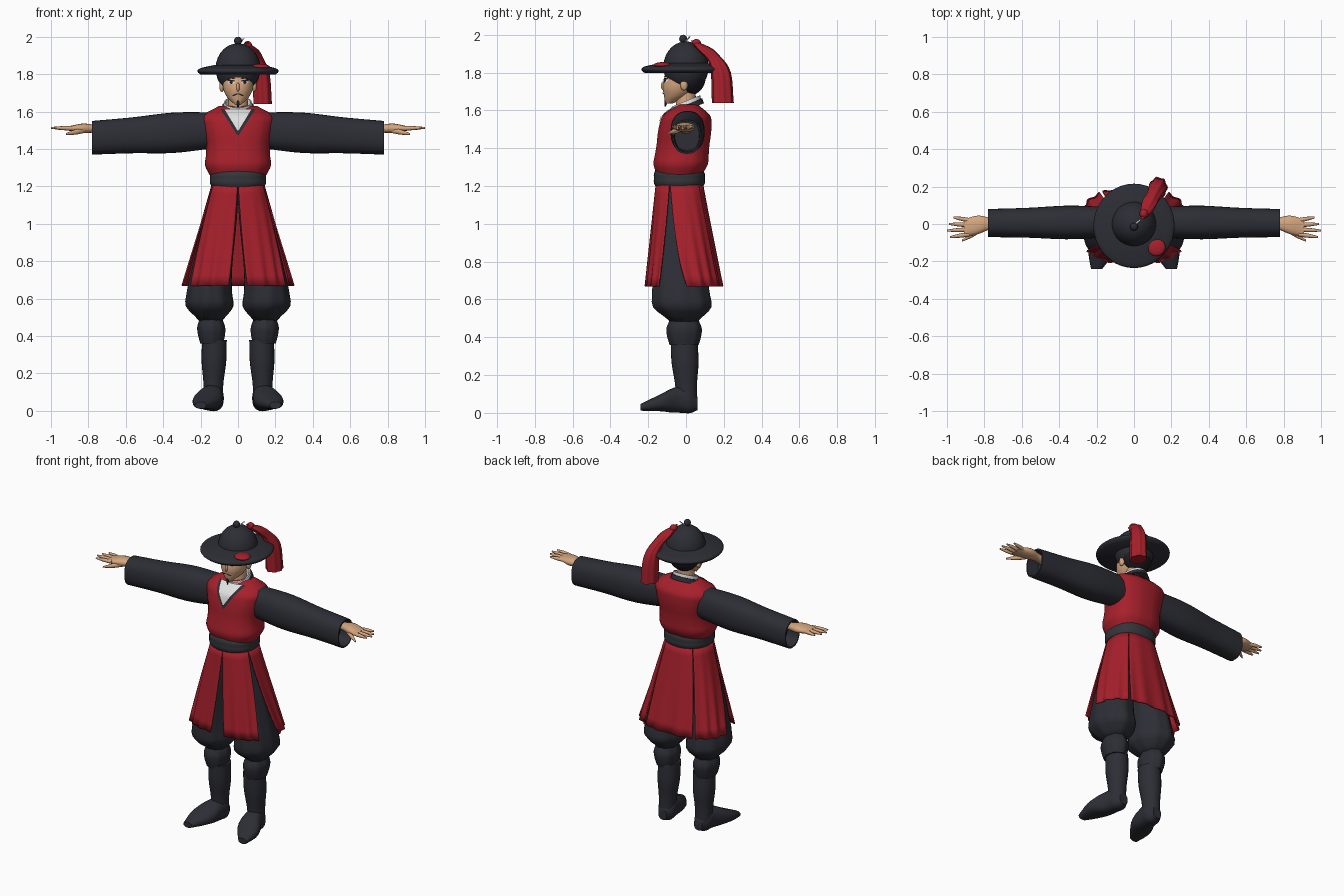
import bpy, bmesh, math
from math import sin, cos, pi, radians
from mathutils import Vector
from mathutils.bvhtree import BVHTree

if "Cube" in bpy.data.objects:
    bpy.data.objects.remove(bpy.data.objects["Cube"])


def material(name, red_part, green_part, blue_part):
    colour = (red_part, green_part, blue_part, 1)
    made = bpy.data.materials.new(name)
    made.use_nodes = True
    made.diffuse_color = colour
    made.node_tree.nodes["Principled BSDF"].inputs["Base Color"].default_value = colour
    return made


red = material("red cloth", .38, .014, .024)
dark = material("dark cloth", .026, .027, .036)
belt_grey = material("belt grey", .034, .036, .043)
skin = material("skin", .66, .38, .21)
white = material("white cloth", .75, .75, .75)
black = material("black hair", .012, .012, .017)


def finish(name, bm, mat):
    bmesh.ops.recalc_face_normals(bm, faces=bm.faces)
    mesh = bpy.data.meshes.new(name)
    bm.to_mesh(mesh)
    bm.free()
    mesh.materials.append(mat)
    mesh.shade_smooth()
    mesh.set_sharp_from_angle(angle=radians(50))
    ob = bpy.data.objects.new(name, mesh)
    bpy.context.collection.objects.link(ob)
    return ob


def sample(values, t):
    """Smooth curve through evenly spaced values, straight when there are two."""
    if len(values) == 1:
        return values[0]
    padded = [2 * values[0] - values[1], *values, 2 * values[-1] - values[-2]]
    i = min(int(t * (len(values) - 1)), len(values) - 2)
    f = t * (len(values) - 1) - i
    before, start, end, after = padded[i:i + 4]
    pull_start, pull_end = (end - before) / 2, (after - start) / 2
    ease = f * f * (3 - 2 * f)
    return start + (end - start) * ease + pull_start * f * (1 - f) ** 2 - pull_end * f * f * (1 - f)


def power(value, p):
    return math.copysign(abs(value) ** p, value)


def loft(name, mat, path, radii, axis="z", aspect=(1,), n=24, steps=14, p=1,
         folds=0, depth=0, side=1, hollow=0):
    """Skin oval rings along a path; radii and aspects are spread evenly over it."""
    path = [Vector(point) for point in path]
    rings = []
    for step in range(steps + 1):
        t = step / steps
        rings.append((sample(path, t), sample(radii, t), sample(aspect, t)))
    if hollow:
        centre, radius, ratio = rings[-1]
        inward = (path[0] - path[-1]).normalized() * hollow
        rings += [(centre, radius * .9, ratio), (centre + inward, radius * .85, ratio)]
    bm = bmesh.new()
    loops = []
    for centre, radius, ratio in rings:
        loop = []
        for i in range(n):
            t = 2 * pi * i / n
            wave = radius * (1 + depth * cos(folds * t))
            u, v = wave * power(cos(t), p), wave * ratio * power(sin(t), p)
            co = centre + Vector({"x": (0, u, v), "y": (u, 0, v), "z": (u, v, 0)}[axis])
            co.x *= side
            loop.append(bm.verts.new(co))
        loops.append(loop)
    for low, high in zip(loops, loops[1:]):
        for i in range(n):
            bm.faces.new((low[i - 1], low[i], high[i], high[i - 1]))
    bm.faces.new(loops[0])
    bm.faces.new(loops[-1])
    return finish(name, bm, mat)


def ball(name, mat, centre, size):
    bm = bmesh.new()
    bmesh.ops.create_uvsphere(bm, u_segments=28, v_segments=14, radius=1)
    bmesh.ops.scale(bm, vec=size, verts=bm.verts)
    bmesh.ops.translate(bm, vec=centre, verts=bm.verts)
    return finish(name, bm, mat)


def sheet(name, mat, place, columns, rows):
    bm = bmesh.new()
    verts = [[bm.verts.new(place(i / columns, j / rows)) for j in range(rows + 1)]
             for i in range(columns + 1)]
    for first, second in zip(verts, verts[1:]):
        for j in range(rows):
            bm.faces.new((first[j], second[j], second[j + 1], first[j + 1]))
    return finish(name, bm, mat)


def patch(name, mat, target, outline, lift):
    """Thin plate laid on the front of a target surface."""
    mesh = target.data
    tree = BVHTree.FromPolygons([v.co for v in mesh.vertices],
                                [face.vertices for face in mesh.polygons])

    def place(u, v):
        x, z = outline(u, v)
        hit = tree.ray_cast(Vector((x, -1, z)), Vector((0, 1, 0)))[0]
        return (x, (hit.y if hit else -.08) - lift, z)
    sheet(name, mat, place, 8, 8)


def oval(x, z, width, height, slope=0):
    def outline(u, v):
        across, up = 2 * u - 1, 2 * v - 1
        round_off = math.sqrt(max(.02, 1 - across * across))
        return (x + width * across, z + slope * width * across + height * up * round_off)
    return outline


def neckline(bottom, width):
    return lambda u, v: ((2 * u - 1) * width * (v + .05), bottom + (1.615 - bottom) * v)


# Vest, belt and layered collar
vest = loft("vest", red, [(0, -.035, 1.26), (0, .01, 1.63)], [.15, .175, .17, .17, .18, .19, .19, .1],
            aspect=[.8, .84, .75, .55], n=40, steps=21, p=.85, folds=14, depth=.008)
loft("belt", belt_grey, [(0, -.035, 1.195), (0, -.035, 1.285)], [.14, .15, .15, .15, .14],
     aspect=[.9], n=32, p=.85)
patch("collar_trim", dark, vest, neckline(1.475, .09), .005)
patch("collar_front", white, vest, neckline(1.5, .07), .009)
for name, mat, radius, top in (("neck_trim", dark, .095, 1.63), ("neck_collar", white, .085, 1.65)):
    collar = loft(name, mat, [(0, 0, 1.6), (0, 0, top)], [radius, radius - .01], hollow=.03)
    for v in collar.data.vertices:
        v.co.z += .4 * v.co.y


# Skirt panels hanging from the belt, split at front, sides and back
def skirt_panel(name, top, hem, side=1):
    def place(u, v):
        angle_top = top[0] + (top[1] - top[0]) * u
        angle_hem = hem[0] + (hem[1] - hem[0]) * u
        t = radians(angle_top + (angle_hem - angle_top) * v)
        wave = 1 + .025 * v * cos(u * pi * 6)
        x = (.14 + .155 * v) * wave * power(sin(t), .8)
        y = -.035 + .025 * v - (.125 + .08 * v) * wave * power(cos(t), .8)
        return (side * x, y, 1.215 - .545 * v)
    panel = sheet(name, red, place, 24, 10)
    panel.modifiers.new("cloth", "SOLIDIFY").thickness = .008


skirt_panel("skirt_back", (142, 218), (151, 209))
for side, label in ((1, "left_"), (-1, "right_")):
    skirt_panel(label + "skirt_front", (0, 70), (6, 54), side)
    skirt_panel(label + "skirt_side", (72, 141), (92, 147), side)

    # Baggy trousers, gathered cuffs and boots
    loft(label + "trouser", dark, [(.06, -.03, 1.2), (.145, -.03, .7), (.145, -.01, .48)],
         [.065, .09, .105, .12, .125, .06], aspect=[1.4, 1.15], n=40, folds=9, depth=.025, side=side)
    loft(label + "cuff", dark, [(.145, -.01, .49), (.14, -.01, .36)], [.06, .073, .07, .06],
         aspect=[1.25], n=36, folds=8, depth=.025, side=side)
    loft(label + "boot_shaft", dark, [(.126, -.01, .38), (.134, .005, .04)], [.066, .066, .054, .05],
         aspect=[1.08], side=side)
    loft(label + "boot_foot", dark, [(.13, .06, .05), (.14, -.04, .07), (.2, -.24, .03)],
         [.03, .055, .06, .075, .03], axis="y", aspect=[1.2, 1.2, 1.15, .6, .6], p=.85, side=side)

    # Wide sleeve with an open, recessed end
    loft(label + "sleeve", dark, [(.13, .01, 1.5), (.78, .005, 1.46)], [.08, .09, .08, .075],
         axis="x", aspect=[1.2], n=32, p=.85, side=side, hollow=.08)

    # Hand with spread fingers and thumb
    loft(label + "palm", skin, [(.69, 0, 1.5), (.8, 0, 1.51), (.91, -.02, 1.51)], [.03, .03, .05, .045],
         axis="x", aspect=[.8, .6, .25], n=16, p=.85, side=side)
    for finger, tip in (("index", .985), ("middle", 1), ("ring", .99), ("little", .965)):
        row = ("index", "middle", "ring", "little").index(finger)
        loft(label + finger + "_finger", skin, [(.88, .025 * row - .055, 1.51), (tip, .035 * row - .07, 1.513)],
             [.012, .011, .005], axis="x", n=10, side=side)
    loft(label + "thumb", skin, [(.82, -.03, 1.5), (.92, -.09, 1.48)], [.015, .014, .005],
         axis="x", n=10, side=side)

# Head and hair
head = loft("head", skin, [(0, -.09, 1.635), (0, -.05, 1.68), (0, -.03, 1.74), (0, 0, 1.86)],
            [.015, .06, .082, .08], aspect=[1.12], n=32)
loft("neck", skin, [(0, 0, 1.58), (0, 0, 1.72)], [.055, .05])
ball("back_hair", black, (0, .02, 1.78), (.1, .085, .1))
loft("hairline", black, [(0, -.01, 1.785), (0, -.01, 1.84)], [.09, .098, .098], aspect=[1.1])
ball("nose", skin, (0, -.115, 1.73), (.01, .018, .025))
loft("goatee", black, [(0, -.1, 1.66), (0, -.11, 1.62)], [.014, .003], n=10)

# Face details
for side, label in ((1, "left_"), (-1, "right_")):
    ball(label + "ear", skin, (side * .086, -.01, 1.735), (.014, .02, .03))
    patch(label + "eye_white", white, head, oval(side * .037, 1.757, .019, .009), .002)
    patch(label + "iris", black, head, oval(side * .037, 1.757, .009, .009), .004)
    patch(label + "lash", black, head, oval(side * .037, 1.766, .022, .004, side * .1), .005)
    patch(label + "brow", black, head, oval(side * .037, 1.78, .024, .004, side * .1), .005)
    patch(label + "moustache", black, head, oval(side * .016, 1.69, .015, .004, side * -.4), .005)

# Brimmed hat with a crown knob
loft("hat_brim", dark, [(0, -.01, 1.797), (0, -.01, 1.85)], [.2, .217, .2, .12], aspect=[1.04], n=40)
ball("hat_crown", dark, (0, 0, 1.83), (.12, .12, .135))
ball("hat_knob", dark, (0, -.015, 1.978), (.021, .021, .022))
ball("brim_ornament", red, (.12, -.125, 1.84), (.048, .046, .015))

# Tassel tied to the crown
loft("tassel_hook", white, [(0, -.01, 1.955), (.03, .02, 1.99)], [.006, .005], n=8)
ball("tassel_knot", red, (.052, .055, 1.957), (.022, .024, .02))
loft("tassel", red, [(.045, .035, 1.97), (.085, .115, 1.91), (.12, .18, 1.82), (.13, .195, 1.64)],
     [.008, .035, .035, .045, .048], aspect=[1.15], n=36, folds=7, depth=.07)
